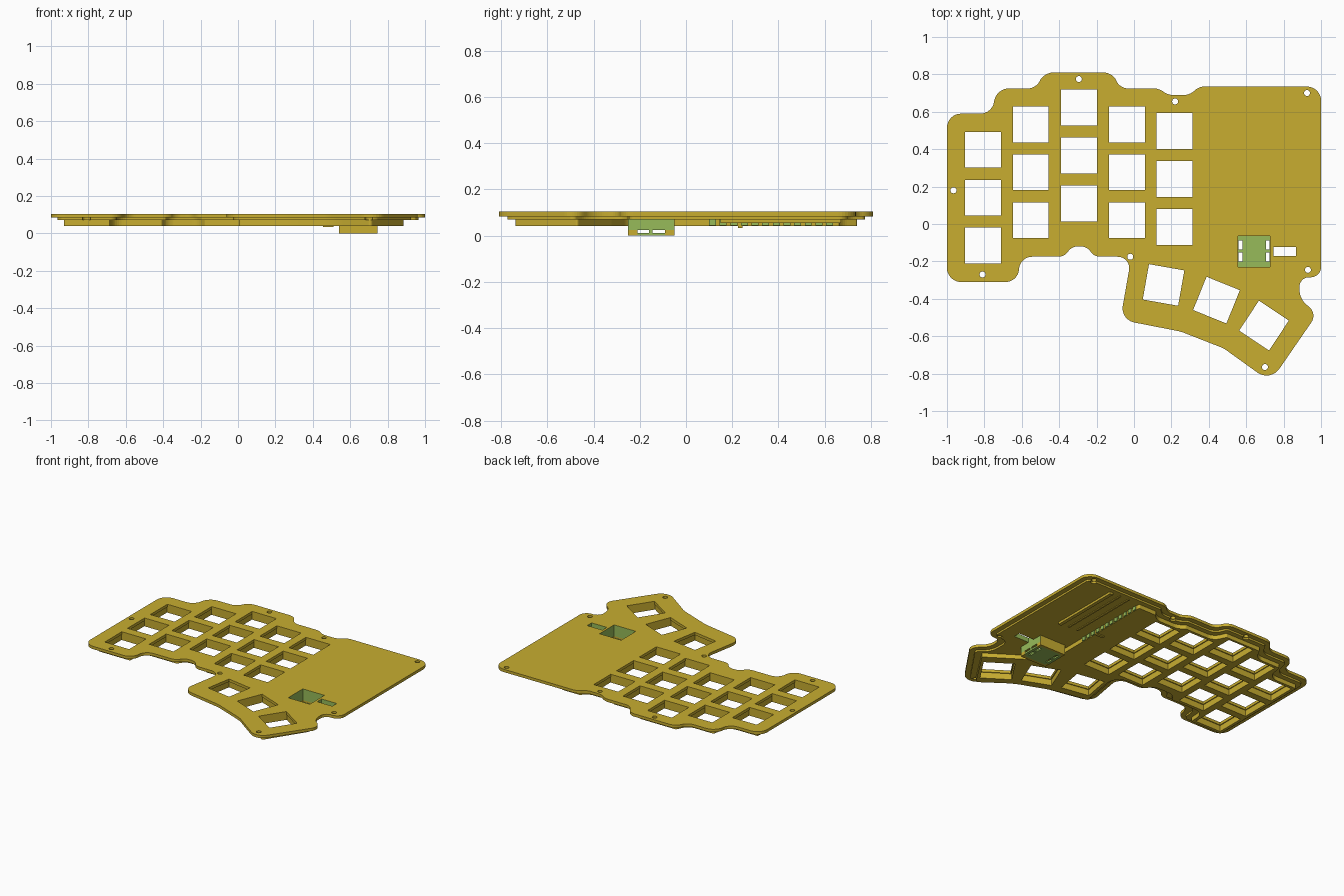
import bpy, bmesh, math
from mathutils import Vector

if "Cube" in bpy.data.objects:
    bpy.data.objects.remove(bpy.data.objects["Cube"])


def material(name, rgb):
    m = bpy.data.materials.new(name)
    m.diffuse_color = (*rgb, 1)
    m.use_nodes = True
    m.node_tree.nodes["Principled BSDF"].inputs["Base Color"].default_value = m.diffuse_color
    return m


OLIVE = material("olive_yellow", (0.58, 0.42, 0.03))
GREEN = material("soft_green", (0.31, 0.50, 0.10))

# Corners of the case outline, clockwise: x, y, fillet length
WEST = [(.48, -.665, .02), (.25, -.575, .02), (-.073, -.512, .075), (-.014, -.175, .075),
        (-.215, -.175, .035), (-.25, -.12, .035), (-.335, -.12, .035), (-.37, -.175, .035),
        (-.61, -.175, .065), (-.62, -.31, .065), (-1, -.31, .075), (-1, .59, .075),
        (-.76, .59, .06), (-.735, .725, .065), (-.525, .725, .04), (-.48, .81, .05),
        (-.115, .81, .05), (-.075, .725, .04), (.135, .725, .04), (.18, .69, .025),
        (.3, .69, .03), (.345, .735, .03)]
EAST = [(1, .735, .075), (1, -.285, .065), (.885, -.285, .05), (.885, -.40, .045),
        (.98, -.48, .055), (.729, -.844, .085)]
KEY_EAST = [(.585, .735, .08), (.585, -.20, .02), (.70, -.26, .02), (.985, -.45, .08),
            (.729, -.844, .085)]


def inset(corners, d):
    """Move every corner inward by d with mitred joints."""
    pts = [Vector(c[:2]) for c in corners]
    out = []
    for i, p in enumerate(pts):
        a = (p - pts[i - 1]).normalized()
        b = (pts[(i + 1) % len(pts)] - p).normalized()
        n1, n2 = Vector((a.y, -a.x)), Vector((b.y, -b.x))
        q = p + (n1 + n2) * (d / (1 + n1.dot(n2)))
        convex = a.cross(b) < 0
        out.append((q.x, q.y, max(.006, corners[i][2] + (-d if convex else d * .5))))
    return out


def fillet(corners, steps=8):
    """Round every corner and return the dense outline."""
    pts = [Vector(c[:2]) for c in corners]
    out = []
    for i, c in enumerate(pts):
        prev, nxt = pts[i - 1] - c, pts[(i + 1) % len(pts)] - c
        t = min(corners[i][2], prev.length * .48, nxt.length * .48)
        p, q = c + prev.normalized() * t, c + nxt.normalized() * t
        h, k = p.lerp(c, .55), q.lerp(c, .55)
        for s in range(steps + 1):
            u = s / steps
            v = 1 - u
            out.append(p * v**3 + h * 3 * v * v * u + k * 3 * v * u * u + q * u**3)
    return out


def rect(x0, x1, y0, y1):
    return [(x0, y0), (x1, y0), (x1, y1), (x0, y1)]


def square(cx, cy, size, deg):
    a, h = math.radians(deg), size / 2
    return [(cx + x * math.cos(a) - y * math.sin(a), cy + x * math.sin(a) + y * math.cos(a))
            for x, y in rect(-h, h, -h, h)]


def circle(cx, cy, r, n=20):
    return [(cx + r * math.cos(math.tau * i / n), cy + r * math.sin(math.tau * i / n))
            for i in range(n)]


def slab(name, loops, z0, z1, mat=OLIVE):
    """Extrude an outline with holes from z0 to z1."""
    cu = bpy.data.curves.new(name, 'CURVE')
    cu.dimensions, cu.fill_mode, cu.extrude = '2D', 'BOTH', (z1 - z0) / 2
    for loop in loops:
        sp = cu.splines.new('POLY')
        sp.points.add(len(loop) - 1)
        for pt, co in zip(sp.points, loop):
            pt.co = (co[0], co[1], 0, 1)
        sp.use_cyclic_u = True
    tmp = bpy.data.objects.new(name + "_curve", cu)
    bpy.context.collection.objects.link(tmp)
    dg = bpy.context.evaluated_depsgraph_get()
    me = bpy.data.meshes.new_from_object(tmp.evaluated_get(dg))
    bpy.data.objects.remove(tmp)
    bm = bmesh.new()
    bm.from_mesh(me)
    bmesh.ops.translate(bm, verts=bm.verts, vec=(0, 0, (z0 + z1) / 2))
    bmesh.ops.remove_doubles(bm, verts=bm.verts, dist=1e-5)
    bmesh.ops.recalc_face_normals(bm, faces=bm.faces)
    for f in bm.faces:
        f.smooth = False
        f.material_index = 0
    bm.to_mesh(me)
    bm.free()
    me.materials.clear()
    me.materials.append(mat)
    ob = bpy.data.objects.new(name, me)
    bpy.context.collection.objects.link(ob)
    return ob


def box(name, x0, x1, y0, y1, z0, z1, mat=OLIVE):
    return slab(name, [rect(x0, x1, y0, y1)], z0, z1, mat)


def green_inside(ob):
    """Colour the upright faces of the sensor pocket and cable slot green."""
    ob.data.materials.append(GREEN)
    for f in ob.data.polygons:
        c = f.center
        if abs(f.normal.z) < .5 and .555 < c.x < .87 and -.235 < c.y < -.06:
            f.material_index = 1


# Key positions: five staggered columns of three, and three fanned thumb keys
PITCH = .2565
keys = [(x, y - r * PITCH, 0) for x, y in
        [(-.807, .397), (-.552, .533), (-.295, .622), (-.038, .533), (.217, .497)]
        for r in range(3)]
keys += [(.158, -.326, -10), (.441, -.407, -22), (.695, -.543, -33.5)]
screws = [(-.965, .18), (-.295, .775), (.22, .655), (.925, .70),
          (-.81, -.27), (-.02, -.175), (.93, -.245), (.70, -.765)]
pocket = rect(.557, .728, -.23, -.065)
slot = rect(.745, .865, -.172, -.122)


def key_holes(size):
    return [square(x, y, size, a) for x, y, a in keys]


# Top plate
outline = WEST + EAST
plate = slab("top_plate", [fillet(outline)] + key_holes(.192) +
             [circle(x, y, .016) for x, y in screws] + [pocket, slot], .084, .104)
green_inside(plate)

# Stepped layer under the plate, notched around the screws
step = slab("step_layer", [fillet(inset(outline, .035))] + key_holes(.205) + [pocket, slot],
            .071, .084)
green_inside(step)
for i, (x, y) in enumerate(screws):
    cutter = slab("screw_cutter", [circle(x, y, .022)], .06, .095)
    cutter.hide_render = True
    cutter.hide_set(True)
    mod = step.modifiers.new("screw_notch", 'BOOLEAN')
    mod.operation, mod.solver, mod.object = 'DIFFERENCE', 'EXACT', cutter

# Rib grid around the keys
slab("key_rib_grid", [fillet(inset(WEST + KEY_EAST, .07))] + key_holes(.205), .041, .071)
box("grid_tab", .455, .51, .225, .245, .034, .041)

# Controller bay rails and contact teeth
box("bay_rail", .74, .765, .15, .67, .055, .071)
for x in (.60, .67):
    box("bay_ridge", x, x + .012, .15, .67, .066, .071)
for i in range(12):
    y = .10 + i * .046
    box("contact_tooth", .515, .522, y, y + .03, .043, .069, GREEN)

# Sensor holder: upper ring, front and back walls, window pillars
X0, X1, Y0, Y1 = .54, .745, -.25, -.05
ring = slab("sensor_holder_ring", [rect(X0, X1, Y0, Y1), pocket], .024, .071)
green_inside(ring)
box("sensor_holder_front_wall", X0, X1, Y0, -.23, 0, .024)
box("sensor_holder_back_wall", X0, X1, -.065, Y1, 0, .024)
for x0, x1 in ((X0, .557), (.728, X1)):
    box("sensor_holder_pillar", x0, x1, -.23, -.21, 0, .024)
    box("sensor_holder_pillar", x0, x1, -.09, -.065, 0, .024)
    box("sensor_holder_mullion", x0, x1, -.16, -.145, .012, .024, GREEN)
    box("sensor_holder_sill", x0, x1, -.21, -.09, 0, .012, GREEN)

# Sensor pocket floor with four through holes
holes = [rect(x, x + .02, y, y + .048) for x in (.56, .705) for y in (-.2, -.137)]
slab("sensor_floor", [pocket] + holes, 0, .012, GREEN)
